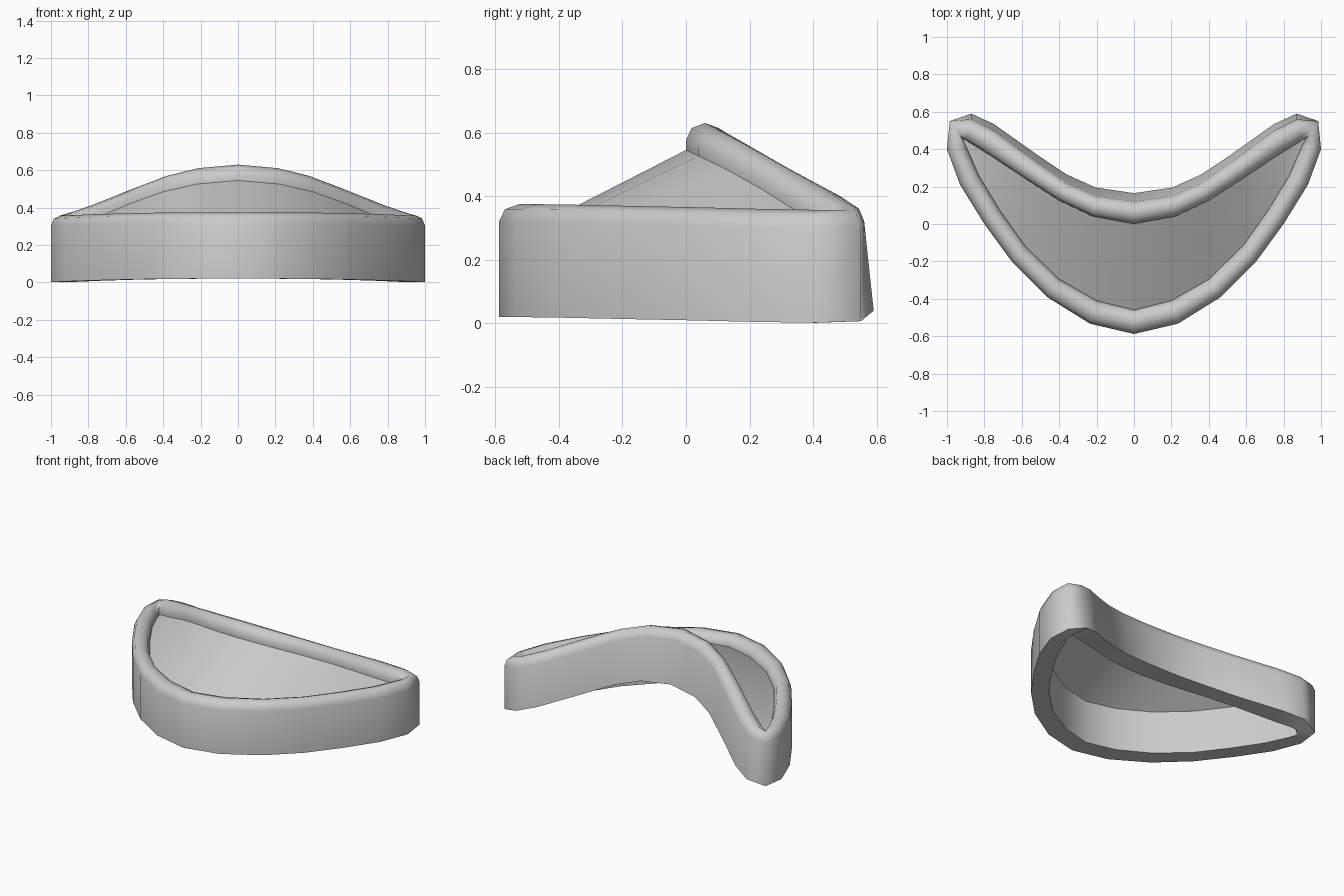
import bpy, bmesh, math

if "Cube" in bpy.data.objects:
    bpy.data.objects.remove(bpy.data.objects["Cube"])

# Half outline stations: outer x, y | inner x, y | z of lip base | backward lean | wall depth
STATIONS = [
    (0.00, -.588, 0.00, -.46, .320, 0, .30),
    (.235, -.533, .20, -.41, .320, 0, .30),
    (.465, -.39, .40, -.295, .318, 0, .30),
    (.65, -.205, .58, -.12, .314, 0, .30),
    (.80, 0.00, .715, .07, .310, 0, .30),
    (.93, .21, .83, .26, .305, 0, .30),
    (1.0, .40, .895, .41, .302, 0, .30),
    (.985, .55, .92, .46, .302, 0, .295),
    (.87, .56, .90, .447, .322, .03, .282),
    (.75, .50, .79, .38, .362, .035, .285),
    (.51, .325, .57, .235, .454, .04, .285),
    (.36, .22, .40, .125, .515, .045, .285),
    (.205, .15, .22, .04, .556, .045, .285),
    (0.00, .12, 0.00, 0.00, .575, .045, .285),
]
LIP, ARC = .055, 4
N = len(STATIONS)


def make_object(name, verts, faces, closed):
    mesh = bpy.data.meshes.new(name)
    mesh.from_pydata(verts, [], faces)
    if closed:
        bm = bmesh.new()
        bm.from_mesh(mesh)
        bmesh.ops.recalc_face_normals(bm, faces=bm.faces)
        bm.to_mesh(mesh)
        bm.free()
    obj = bpy.data.objects.new(name, mesh)
    bpy.context.collection.objects.link(obj)
    bpy.ops.object.select_all(action='DESELECT')
    obj.select_set(True)
    bpy.context.view_layer.objects.active = obj
    bpy.ops.object.shade_smooth_by_angle(angle=math.radians(76))
    return obj


def section(row, side):
    """Wall cross-section with a half-round lip on top."""
    xo, yo, xi, yi, z, lean, depth = row
    pts = [(side * xo, yo + lean, z - depth)]
    for k in range(ARC + 1):
        a = math.pi * k / ARC
        s = (1 - math.cos(a)) / 2
        pts.append((side * (xo + (xi - xo) * s), yo + (yi - yo) * s, z + LIP * math.sin(a)))
    pts.append((side * xi, yi, z - .03))        # where the panel meets the wall
    pts.append((side * xi, yi + lean * .6, z - depth))
    return pts


# Rim wall: closed loop of cross-sections
rings = [section(r, 1) for r in STATIONS] + [section(r, -1) for r in STATIONS[-2:0:-1]]
m, n = len(rings[0]), len(rings)
verts = [p for ring in rings for p in ring]
faces = [(i * m + j, i * m + (j + 1) % m, (i + 1) % n * m + (j + 1) % m, (i + 1) % n * m + j)
         for i in range(n) for j in range(m)]
make_object("rim_wall", verts, faces, True)

# Sloped panel: sheet lofted between the front and back inner edges
pairs = []
for i in range(-6, 7):
    side = -1 if i < 0 else 1
    f, b = STATIONS[abs(i)], STATIONS[N - 1 - abs(i)]
    pairs.append(((side * f[2], f[3], f[4] - .01), (side * b[2], b[3], b[4] - .03)))
verts = [p for pair in pairs for p in pair]
faces = [(2 * i, 2 * i + 2, 2 * i + 3, 2 * i + 1) for i in range(len(pairs) - 1)]
make_object("sloped_panel", verts, faces, False)
